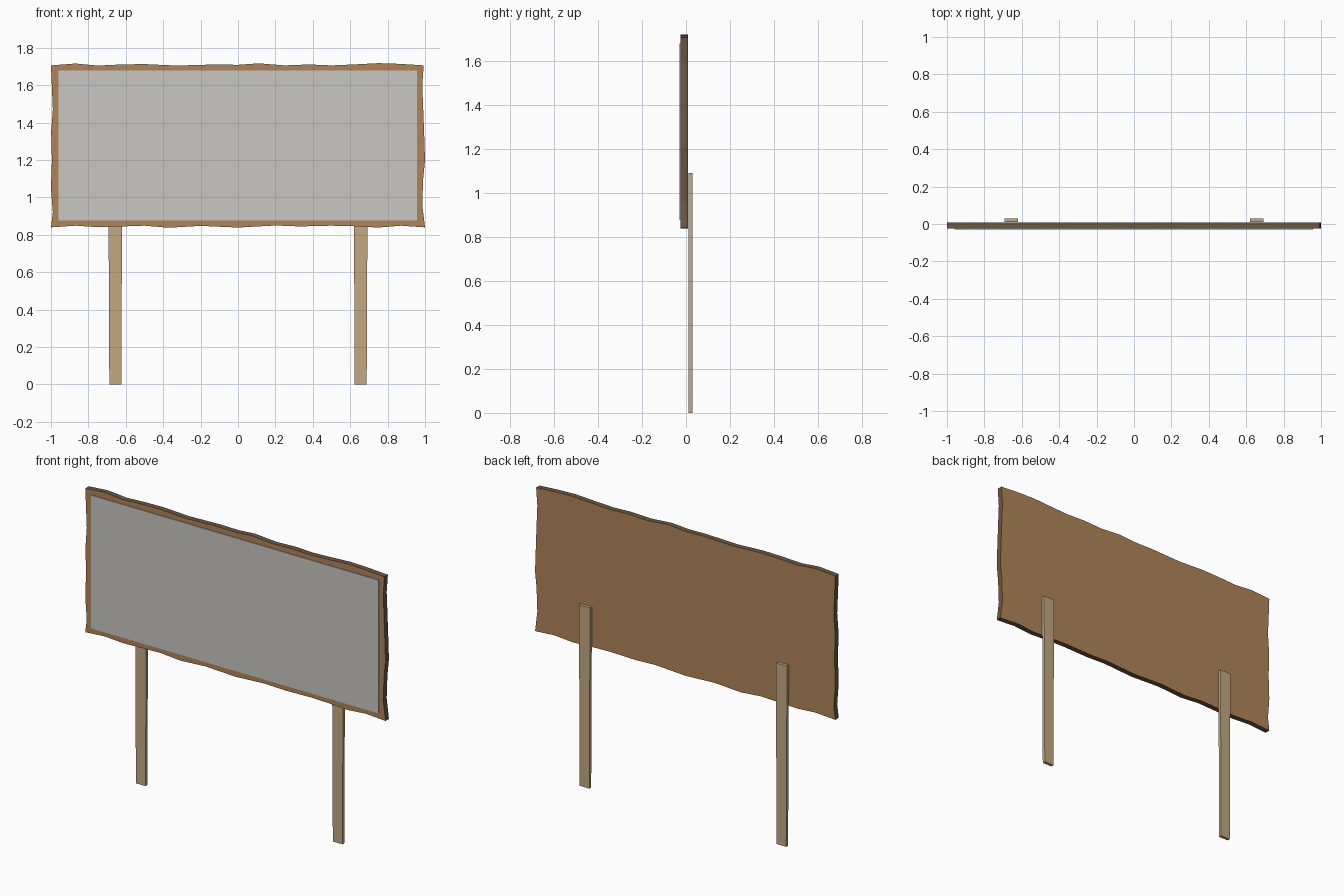
import bpy, bmesh

if "Cube" in bpy.data.objects:
    bpy.data.objects.remove(bpy.data.objects["Cube"])


def material(name, hex_colour):
    """Flat material from an sRGB hex colour."""
    lin = []
    for i in (0, 2, 4):
        c = int(hex_colour[i:i + 2], 16) / 255
        lin.append(c / 12.92 if c <= 0.04045 else ((c + 0.055) / 1.055) ** 2.4)
    m = bpy.data.materials.new(name)
    m.diffuse_color = (*lin, 1)
    m.use_nodes = True
    m.node_tree.nodes["Principled BSDF"].inputs["Base Color"].default_value = m.diffuse_color
    return m


def make_object(name, bm, mats):
    bmesh.ops.recalc_face_normals(bm, faces=bm.faces[:])
    me = bpy.data.meshes.new(name)
    bm.to_mesh(me)
    bm.free()
    for m in mats:
        me.materials.append(m)
    ob = bpy.data.objects.new(name, me)
    bpy.context.collection.objects.link(ob)
    return ob


def slab(outline, y0, y1):
    """Extrude an x-z outline from y0 to y1."""
    bm = bmesh.new()
    face = bm.faces.new([bm.verts.new((x, y0, z)) for x, z in outline])
    new = bmesh.ops.extrude_face_region(bm, geom=[face])["geom"]
    for v in new:
        if isinstance(v, bmesh.types.BMVert):
            v.co.y = y1
    return bm


wood = material("board wood", "B0855A")
bark = material("dark bark edge", "6E5740")
pale = material("pale post wood", "C4A983")
grey = material("grey panel", "C8C7C2")

# Wooden board with a slightly wavy outline and dark cut edges
bottom = [(-1, .84), (-.87, .849), (-.75, .841), (-.62, .845), (-.5, .849),
          (-.37, .838), (-.2, .848), (0, .839), (.2, .85), (.33, .845),
          (.5, .849), (.62, .846), (.75, .839), (.87, .849)]
right = [(1, .84), (.985, .96), (.99, 1.1), (1, 1.2), (.996, 1.32),
         (.99, 1.48), (.985, 1.6)]
top = [(.993, 1.706), (.87, 1.714), (.75, 1.718), (.62, 1.711), (.5, 1.706),
       (.38, 1.711), (.25, 1.706), (.11, 1.717), (0, 1.709), (-.12, 1.711),
       (-.33, 1.705), (-.5, 1.713), (-.62, 1.711), (-.75, 1.705), (-.87, 1.716)]
left = [(-1, 1.706), (-.99, 1.47), (-.999, 1.35), (-.995, 1.2),
        (-1, 1.05), (-.99, .92)]
bm = slab(bottom + right + top + left, -.025, .008)
bm.normal_update()
for f in bm.faces:
    f.material_index = 0 if abs(f.normal.y) > .9 else 1
make_object("board", bm, [wood, bark])

# Flat grey display panel standing just proud of the board
make_object("display_panel", slab([(-.96, .876), (.956, .876), (.956, 1.678),
                                   (-.96, 1.678)], -.03, -.022), [grey])

# Two posts, slightly narrower at the foot
for side, name in ((-1, "left_post"), (1, "right_post")):
    c = side * .656
    make_object(name, slab([(c - .032, 0), (c + .032, 0), (c + .037, 1.09),
                            (c - .037, 1.09)], .011, .029), [pale])
